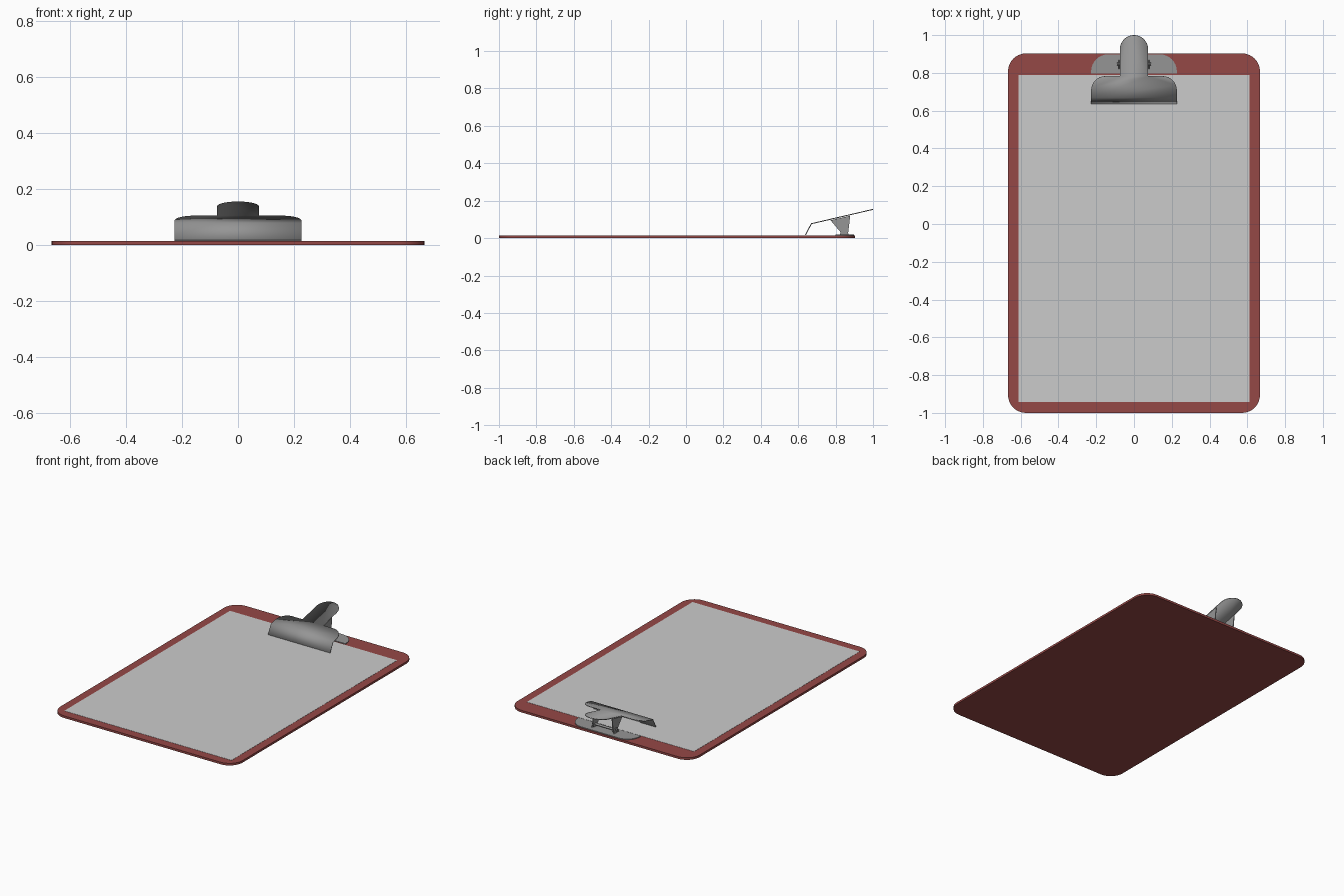
import bpy, bmesh
from math import sin, cos, pi, radians
from mathutils import Vector

if "Cube" in bpy.data.objects:
    bpy.data.objects.remove(bpy.data.objects["Cube"])


def material(name, rgb):
    m = bpy.data.materials.new(name)
    m.diffuse_color = (*rgb, 1)
    m.use_nodes = True
    m.node_tree.nodes["Principled BSDF"].inputs["Base Color"].default_value = m.diffuse_color
    return m


RED = material("red_board", (0.30, 0.065, 0.062))
STEEL = material("steel", (0.30, 0.30, 0.30))


def finish(bm, name, mat=None):
    bmesh.ops.recalc_face_normals(bm, faces=bm.faces)
    me = bpy.data.meshes.new(name)
    bm.to_mesh(me)
    bm.free()
    ob = bpy.data.objects.new(name, me)
    bpy.context.collection.objects.link(ob)
    if mat:
        me.materials.append(mat)
    bpy.context.view_layer.objects.active = ob
    ob.select_set(True)
    bpy.ops.object.shade_smooth_by_angle(angle=radians(30))
    ob.select_set(False)
    return ob


def arc(cx, cy, r, a0, a1, n=8):
    return [(cx + r * cos(radians(a0 + (a1 - a0) * i / n)),
             cy + r * sin(radians(a0 + (a1 - a0) * i / n))) for i in range(n + 1)]


def prism(name, points, vec, mat=None):
    """Extrude a closed 3D outline along a vector."""
    bm = bmesh.new()
    face = bm.faces.new([bm.verts.new(p) for p in points])
    out = bmesh.ops.extrude_face_region(bm, geom=[face], use_keep_orig=True)
    verts = [v for v in out["geom"] if isinstance(v, bmesh.types.BMVert)]
    bmesh.ops.translate(bm, verts=verts, vec=vec)
    return finish(bm, name, mat)


def slab(name, outline, z0, z1, mat=None):
    return prism(name, [(x, y, z0) for x, y in outline], (0, 0, z1 - z0), mat)


def mirrored(half):
    return half + [(-x, y) for x, y in reversed(half) if abs(x) > 1e-5]


# Board and sheet of paper
R = 0.095
slab("board", mirrored(arc(0.667 - R, -1 + R, R, -90, 0) + arc(0.667 - R, 0.903 - R, R, 0, 90)),
     0, 0.014, RED)
slab("paper", mirrored([(0.612, -0.942), (0.612, 0.79)]), 0.0135, 0.0152)

# Base plate of the clip
slab("clip_base", mirrored([(0.227, 0.798)] + arc(0.137, 0.808, 0.09, 0, 90)), 0.0135, 0.019, STEEL)


# Bent lever: flat outline lifted on to the slope, with a jaw folded down in front
def lever_z(y):
    return 0.075 + (y - 0.672) * 0.232


T = 0.005
half = [(0.227, 0.672)] + arc(0.152, 0.708, 0.075, 0, 90) + [(0.075, 0.783)] \
    + arc(0, 0.925, 0.075, 0, 90)
bm = bmesh.new()
top = [bm.verts.new((x, y, lever_z(y))) for x, y in mirrored(half)]
bm.faces.new(top)
jaw = [bm.verts.new((x, 0.641, 0.0165)) for x in (-0.227, 0.227)]
bm.faces.new([top[0], top[-1], jaw[0], jaw[1]])
lever = finish(bm, "clip_lever", STEEL)
mod = lever.modifiers.new("thickness", "SOLIDIFY")
mod.thickness = T
mod.offset = -1
mod.use_even_offset = True

# Hinge ears under the lever, and lugs on the base
ear = [(0.773, lever_z(0.773) - 0.003), (0.878, lever_z(0.878) - 0.003), (0.871, 0.06),
       (0.867, 0.028), (0.858, 0.021), (0.836, 0.021), (0.826, 0.032)]
lug = [(0.82, 0.017), (0.87, 0.017)] + arc(0.847, 0.037, 0.016, 0, 180)
for side, s in (("left", -1), ("right", 1)):
    prism("lever_ear_" + side, [(s * 0.070, y, z) for y, z in ear], (s * 0.005, 0, 0), STEEL)
    prism("base_lug_" + side, [(s * 0.078, y, z) for y, z in lug], (s * 0.005, 0, 0), STEEL)

# Hinge pin
prism("hinge_pin", [(-0.09, y, z) for y, z in arc(0.847, 0.037, 0.007, 0, 337.5, 15)],
      (0.18, 0, 0), STEEL)
